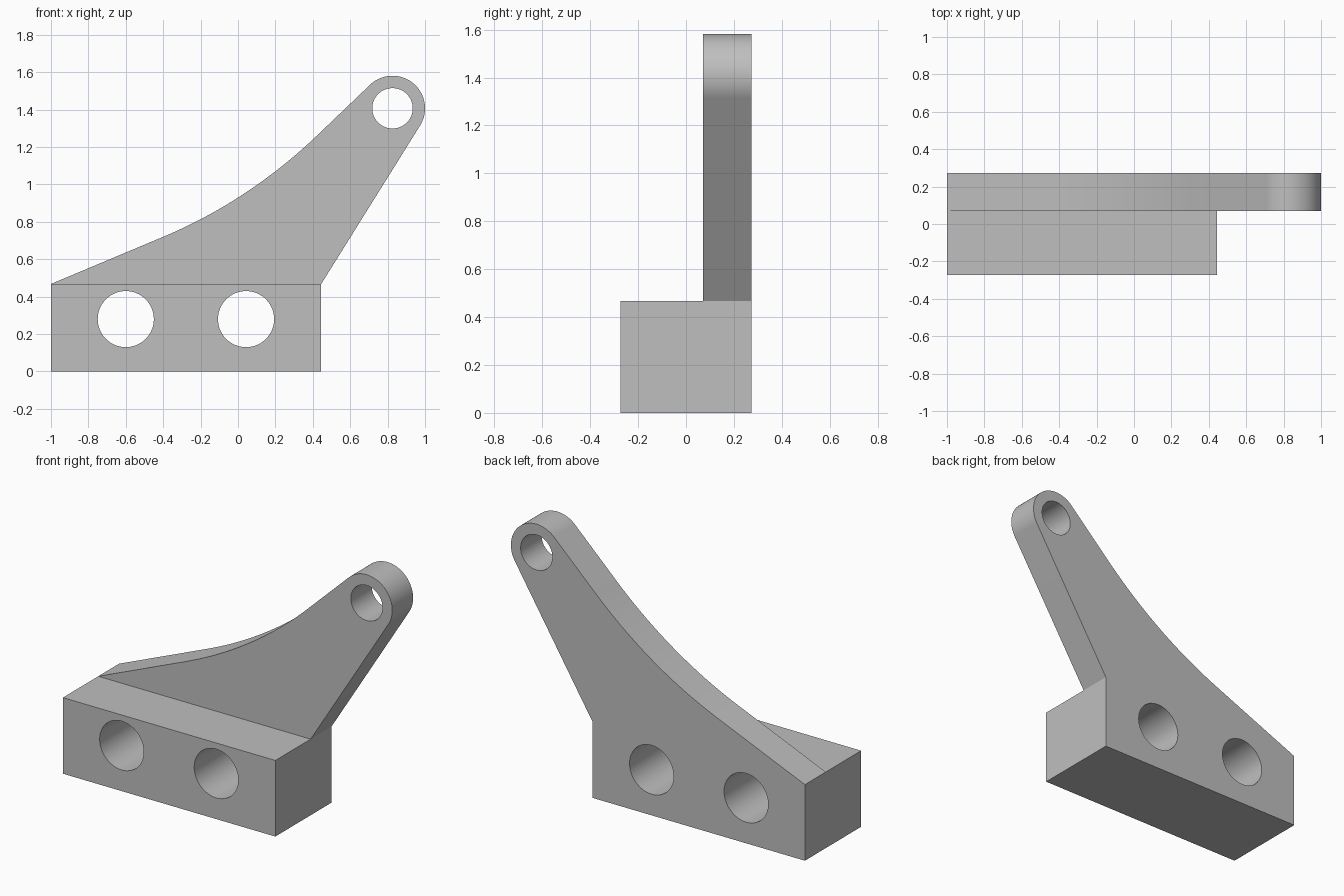
import bpy
import bmesh
from math import atan2, asin, hypot, cos, sin, pi
from mathutils import Vector

cube = bpy.data.objects.get("Cube")
if cube:
    bpy.data.objects.remove(cube, do_unlink=True)

# Main dimensions
LEFT, RIGHT = -1.0, 0.445       # base ends
BASE_TOP = 0.468
HALF_DEPTH = 0.273
ARM_FRONT = 0.07                # front face of the thin arm
EYE = Vector((0.826, 1.407))    # centre of the rounded arm end
EYE_RADIUS, EYE_BORE = 0.174, 0.108

grey = bpy.data.materials.new("plain grey")
grey.use_nodes = True
colour = (0.52, 0.52, 0.52, 1)
grey.diffuse_color = colour
grey.node_tree.nodes["Principled BSDF"].inputs["Base Color"].default_value = colour


def extrude_profile(name, points, y0, y1):
    """Solid made by sweeping an x-z outline from y0 to y1."""
    bm = bmesh.new()
    face = bm.faces.new([bm.verts.new((x, y0, z)) for x, z in points])
    swept = bmesh.ops.extrude_face_region(bm, geom=[face], use_keep_orig=True)
    verts = [v for v in swept["geom"] if isinstance(v, bmesh.types.BMVert)]
    bmesh.ops.translate(bm, verts=verts, vec=(0, y1 - y0, 0))
    bmesh.ops.recalc_face_normals(bm, faces=bm.faces[:])
    mesh = bpy.data.meshes.new(name)
    bm.to_mesh(mesh)
    bm.free()
    mesh.materials.append(grey)
    obj = bpy.data.objects.new(name, mesh)
    bpy.context.collection.objects.link(obj)
    return obj


def arc(centre, radius, start, end, steps):
    angles = [start + (end - start) * i / steps for i in range(steps + 1)]
    return [(centre.x + radius * cos(a), centre.y + radius * sin(a)) for a in angles]


def cut(target, cutter):
    cutter.hide_render = True
    mod = target.modifiers.new("cut", "BOOLEAN")
    mod.operation = "DIFFERENCE"
    mod.solver = "EXACT"
    mod.object = cutter
    bpy.ops.object.select_all(action="DESELECT")
    bpy.context.view_layer.objects.active = target
    target.select_set(True)
    bpy.ops.object.modifier_apply(modifier=mod.name)
    bpy.data.objects.remove(cutter, do_unlink=True)


# Rounded arm end, tangent to the straight underside and the upper sweep
to_eye = EYE - Vector((RIGHT, BASE_TOP))
lower = atan2(to_eye.y, to_eye.x) - asin(EYE_RADIUS / hypot(*to_eye)) - pi / 2
upper = atan2(1, -0.95)
eye_outline = arc(EYE, EYE_RADIUS, lower, upper, 40)

# Concave upper edge: straight, quadratic bend, straight
a, b, c = Vector((0.4, 1.24)), Vector((0.04, 0.905)), Vector((-0.4, 0.72))
sweep = []
for i in range(25):
    t = i / 24
    sweep.append(tuple(a * (1 - t) ** 2 + b * 2 * t * (1 - t) + c * t * t))

# Full silhouette at full depth
outline = [(LEFT, 0), (RIGHT, 0), (RIGHT, BASE_TOP)]
outline += eye_outline + sweep + [(LEFT, BASE_TOP)]
bracket = extrude_profile("bracket", outline, -HALF_DEPTH, HALF_DEPTH)

# Remove the front of the arm, leaving the thick base block
relief = [(-2, BASE_TOP), (2, BASE_TOP), (2, 2), (-2, 2)]
cut(bracket, extrude_profile("arm_relief", relief, -1, ARM_FRONT))

# Two mounting holes and the arm bore
for x, z, r in ((-0.6, 0.28, 0.15), (0.043, 0.28, 0.15), (EYE.x, EYE.y, EYE_BORE)):
    circle = arc(Vector((x, z)), r, 0, 2 * pi, 64)[:-1]
    cut(bracket, extrude_profile("hole_cutter", circle, -1, 1))

bpy.ops.object.shade_smooth_by_angle()
